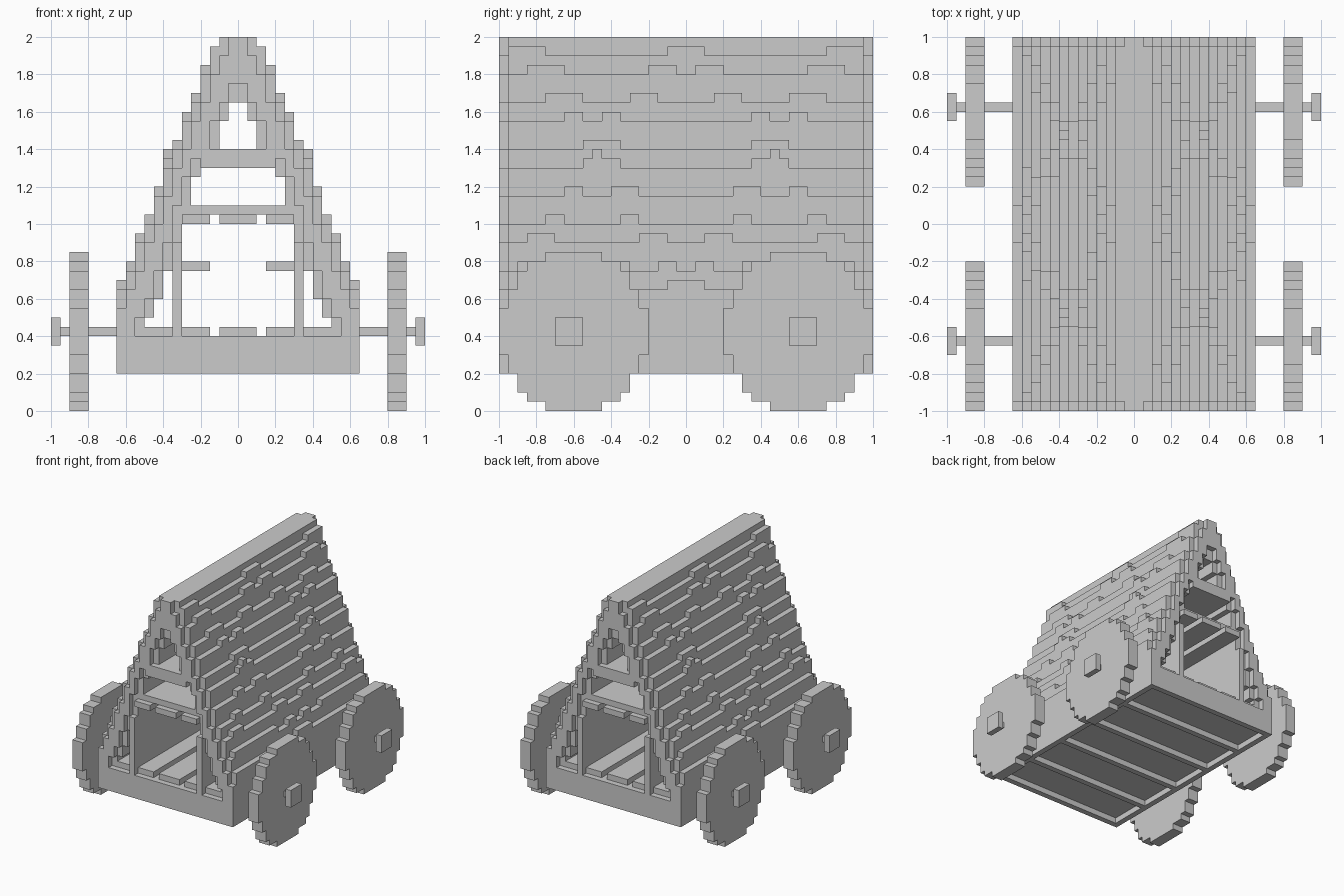
import bpy, bmesh

if "Cube" in bpy.data.objects:
    bpy.data.objects.remove(bpy.data.objects["Cube"])

GREY = (0.6, 0.6, 0.6, 1)
mat = bpy.data.materials.new("plain_grey")
mat.use_nodes = True
mat.diffuse_color = GREY
mat.node_tree.nodes["Principled BSDF"].inputs["Base Color"].default_value = GREY
V = 0.05  # block size


def finish(name, bm):
    bmesh.ops.recalc_face_normals(bm, faces=bm.faces)
    mesh = bpy.data.meshes.new(name)
    bm.to_mesh(mesh)
    bm.free()
    mesh.materials.append(mat)
    obj = bpy.data.objects.new(name, mesh)
    bpy.context.collection.objects.link(obj)
    return obj


def add_box(bm, x, y, z):
    """Add a box from three (low, high) ranges."""
    verts = bmesh.ops.create_cube(bm, size=1)["verts"]
    for v in verts:
        v.co = [r[0] if c < 0 else r[1] for c, r in zip(v.co, (x, y, z))]


def boxes(name, *ranges):
    bm = bmesh.new()
    for r in ranges:
        add_box(bm, *r)
    return finish(name, bm)


def flip(r):
    return (-r[1], -r[0])


def both(r):
    return (r, flip(r))


def extrude(name, pts, axis, lo, hi):
    """Extrude a closed (horizontal, z) outline along x or y."""
    bm = bmesh.new()
    vec = (lambda h, z, d: (d, h, z)) if axis == "x" else (lambda h, z, d: (h, d, z))
    face = bm.faces.new([bm.verts.new(vec(h, z, lo)) for h, z in pts])
    new = bmesh.ops.extrude_face_region(bm, geom=[face])["geom"]
    bmesh.ops.translate(bm, vec=vec(0, 0, hi - lo),
                        verts=[g for g in new if isinstance(g, bmesh.types.BMVert)])
    return finish(name, bm)


def stairs(steps, z0):
    """Right-hand stepped contour, bottom to top, from (half width, top) pairs."""
    pts, z = [], z0
    for w, top in steps:
        pts += [(w, z), (w, top)]
        z = top
    return pts


def mirror_back(pts):
    return [(-h, z) for h, z in reversed(pts)]


def arch(name, outer, inner, y0, y1):
    o, i = stairs(outer, 0.4), stairs(inner, 0.4)
    opening = [(-h, z) for h, z in i] + list(reversed(i))
    extrude(name, o + mirror_back(o) + opening, "y", y0, y1)


# Stepped roof shell: tops of the courses, widest first
tops = [.65, .75, .9, 1.0, 1.15, 1.3, 1.4, 1.55, 1.65, 1.8, 1.9, 2.0]
outer = [(0.65 - V * k, t) for k, t in enumerate(tops)]
inner = [(.5, .5), (.45, .6), (.4, .75), (.35, .9), (.3, 1.1), (.25, 1.25),
         (.2, 1.35), (.15, 1.4), (.1, 1.55), (.05, 1.65)]
arch("roof", outer, inner, -0.95, 0.95)

# Recessed gable frames at both ends, flush with the bed at the foot
frame_out = [(.65, .55)] + [(w - V, t) for w, t in outer]
frame_in = [(w + V, t) for w, t in inner] + [(V, 1.75)]
arch("front_gable_frame", frame_out, frame_in, -1, -0.95)
arch("back_gable_frame", frame_out, frame_in, 0.95, 1)

# Raised shingle tips per course, mirrored to all four quarters
tips = [[(0, .1)], [(.05, .15), (.3, .9)], [(.1, .25), (.7, .85)],
        [(.25, .35), (.65, .75)], [(.25, .4), (.55, .65)], [(.35, .55)],
        [(.35, .55)], [(.35, .45), (.55, .65)], [(.15, .3), (.55, .75)],
        [(.05, .2), (.65, .85)], [(0, .1), (.75, .95)]]
bm = bmesh.new()
for (w, top), row in zip(outer, tips):
    for span in row:
        for y in both(span):
            for x in both((w - V, w)):
                add_box(bm, x, y, (top, top + V))
for y in both((.45, .5)):  # double-height tips
    for x in both((.35, .4)):
        add_box(bm, x, y, (1.35, 1.4))
finish("shingle_tips", bm)

# Wagon bed: rim, recessed floor and cross beams below
deck = (.2, .4)
boxes("bed_rim",
      *[(x, (-1, 1), deck) for x in both((.6, .65))],
      *[((-.6, .6), y, deck) for y in both((.95, 1))])
boxes("bed_floor", ((-.6, .6), (-.95, .95), (.25, .4)))
boxes("bed_beams", *[((-.6, .6), (y - V / 2, y + V / 2), (.2, .25))
                     for y in (-.6, -.2, .2, .6)])

# Floor planks, lofts and shelves inside
length = (-.95, .95)
boxes("floor_planks", ((-.1, .1), length, (.4, .45)),
      *[(x, length, (.4, .45)) for x in both((.15, .55))])
boxes("loft_floor", ((-.3, .3), length, (1.05, 1.1)))
boxes("loft_joists", ((-.1, .1), (-1, 1), (1.0, 1.05)),
      *[(x, (-1, 1), (1.0, 1.05)) for x in both((.15, .3))])
boxes("upper_loft", ((-.2, .2), (-1, 1), (1.3, 1.4)))
boxes("shelves", *[(x, (-.15, .15), (.75, .8)) for x in both((.15, .3))])

# Upright inner walls, ending as door posts in both gables
boxes("inner_walls", *[(x, (-1, 1), (.4, .9)) for x in both((.3, .35))])

# Wheels with axles and hub caps
rim = [(.15, .05), (.25, .1), (.3, .2), (.35, .3), (.4, .55),
       (.35, .65), (.3, .75), (.25, .8), (.15, .85)]
half = stairs(rim, 0)
for end, sy in (("front", -1), ("back", 1)):
    for side, sx in (("left", 1), ("right", -1)):
        tag = end + "_" + side
        place = (lambda r, s: r if s > 0 else flip(r))
        outline = [(h + 0.6 * sy, z) for h, z in half + mirror_back(half)]
        extrude(tag + "_wheel", outline, "x", *place((.8, .9), sx))
        boxes(tag + "_axle", (place((.6, .95), sx), place((.6, .65), sy), (.4, .45)))
        boxes(tag + "_hub", (place((.95, 1), sx), place((.55, .7), sy), (.35, .5)))
